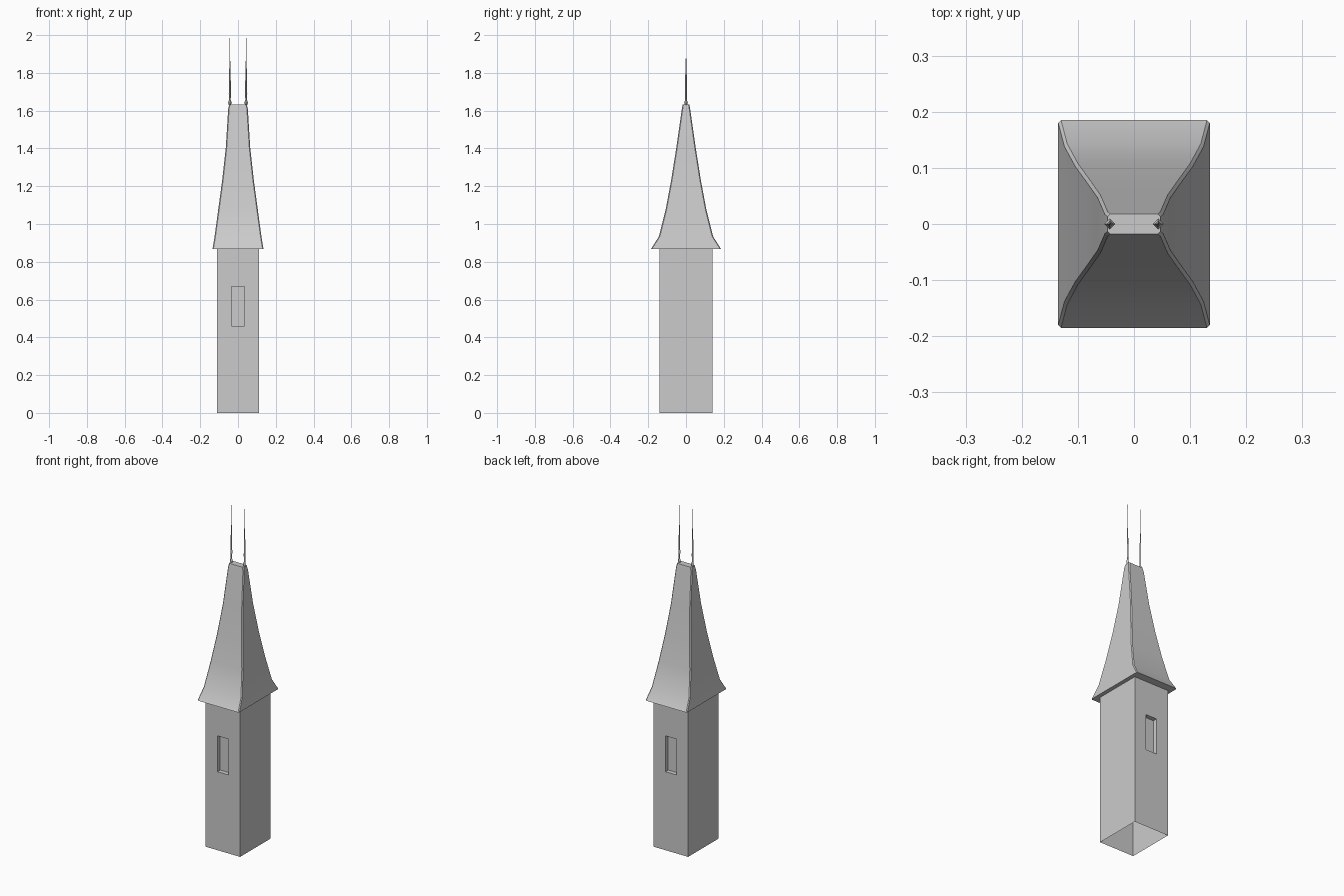
import bpy, bmesh, math
from mathutils import Vector

cube = bpy.data.objects.get("Cube")
if cube:
    bpy.data.objects.remove(cube, do_unlink=True)

grey = bpy.data.materials.new("stone_grey")
grey.use_nodes = True
colour = (0.6, 0.6, 0.6, 1)
grey.diffuse_color = colour
grey.node_tree.nodes["Principled BSDF"].inputs["Base Color"].default_value = colour


def finish(bm, name, smooth=None):
    mesh = bpy.data.meshes.new(name)
    bm.to_mesh(mesh)
    bm.free()
    mesh.materials.append(grey)
    obj = bpy.data.objects.new(name, mesh)
    bpy.context.collection.objects.link(obj)
    if smooth:
        bpy.ops.object.select_all(action="DESELECT")
        obj.select_set(True)
        bpy.context.view_layer.objects.active = obj
        bpy.ops.object.shade_smooth_by_angle(angle=math.radians(smooth))
    return obj


def loft(rings, cap_bottom=True):
    """Skin a stack of point rings into a closed shell."""
    bm = bmesh.new()
    loops = [[bm.verts.new(p) for p in ring] for ring in rings]
    n = len(loops[0])
    for low, high in zip(loops, loops[1:]):
        for i in range(n):
            j = (i + 1) % n
            bm.faces.new((low[i], low[j], high[j], high[i]))
    bm.faces.new(loops[-1])
    if cap_bottom:
        bm.faces.new(loops[0][::-1])
    return bm


def rectangle(x, y, z):
    return [(-x, -y, z), (x, -y, z), (x, y, z), (-x, y, z)]


def clipped_rectangle(x, y, z, c):
    return [(-x + c, -y, z), (x - c, -y, z), (x, -y + c, z), (x, y - c, z),
            (x - c, y, z), (-x + c, y, z), (-x, y - c, z), (-x, -y + c, z)]


# Tower shaft, open below, with a recessed window in front and back
WIN_X, WIN_LOW, WIN_HIGH = 0.035, 0.46, 0.67
EAVE = 0.868
bm = loft([rectangle(0.112, 0.14, 0), rectangle(0.112, 0.14, EAVE)], cap_bottom=False)
for point, normal in (((-WIN_X, 0, 0), (1, 0, 0)), ((WIN_X, 0, 0), (1, 0, 0)),
                      ((0, 0, WIN_LOW), (0, 0, 1)), ((0, 0, WIN_HIGH), (0, 0, 1))):
    bmesh.ops.bisect_plane(bm, geom=bm.verts[:] + bm.edges[:] + bm.faces[:],
                           plane_co=point, plane_no=normal)
bm.normal_update()
windows = []
for f in bm.faces:
    c = f.calc_center_median()
    if abs(f.normal.y) > 0.9 and abs(c.x) < WIN_X and WIN_LOW < c.z < WIN_HIGH:
        windows.append(f)
bmesh.ops.inset_individual(bm, faces=windows, thickness=0.0005, depth=-0.025)
finish(bm, "tower_shaft")

# Flared hipped roof with narrow clipped hips: half width, half depth, height
ROOF = [(0.135, 0.185, EAVE), (0.124, 0.143, 0.935), (0.105, 0.108, 1.075),
        (0.084, 0.079, 1.23), (0.065, 0.052, 1.4), (0.052, 0.022, 1.61),
        (0.047, 0.018, 1.632)]
finish(loft([clipped_rectangle(x, y, z, 0.005) for x, y, z in ROOF]), "roof", 25)

# Pair of slender four-sided finials: radius, height
FINIAL = [(0.004, 1.625), (0.010, 1.642), (0.004, 1.658), (0.006, 1.69),
          (0.003, 1.84), (0.0012, 1.88), (0.0006, 2.0)]
for side, label in ((1, "left"), (-1, "right")):
    rings = [[(side * 0.043 + r * math.cos(k * math.pi / 2),
               r * math.sin(k * math.pi / 2), z) for k in range(4)]
             for r, z in FINIAL]
    finish(loft(rings), label + "_finial")
